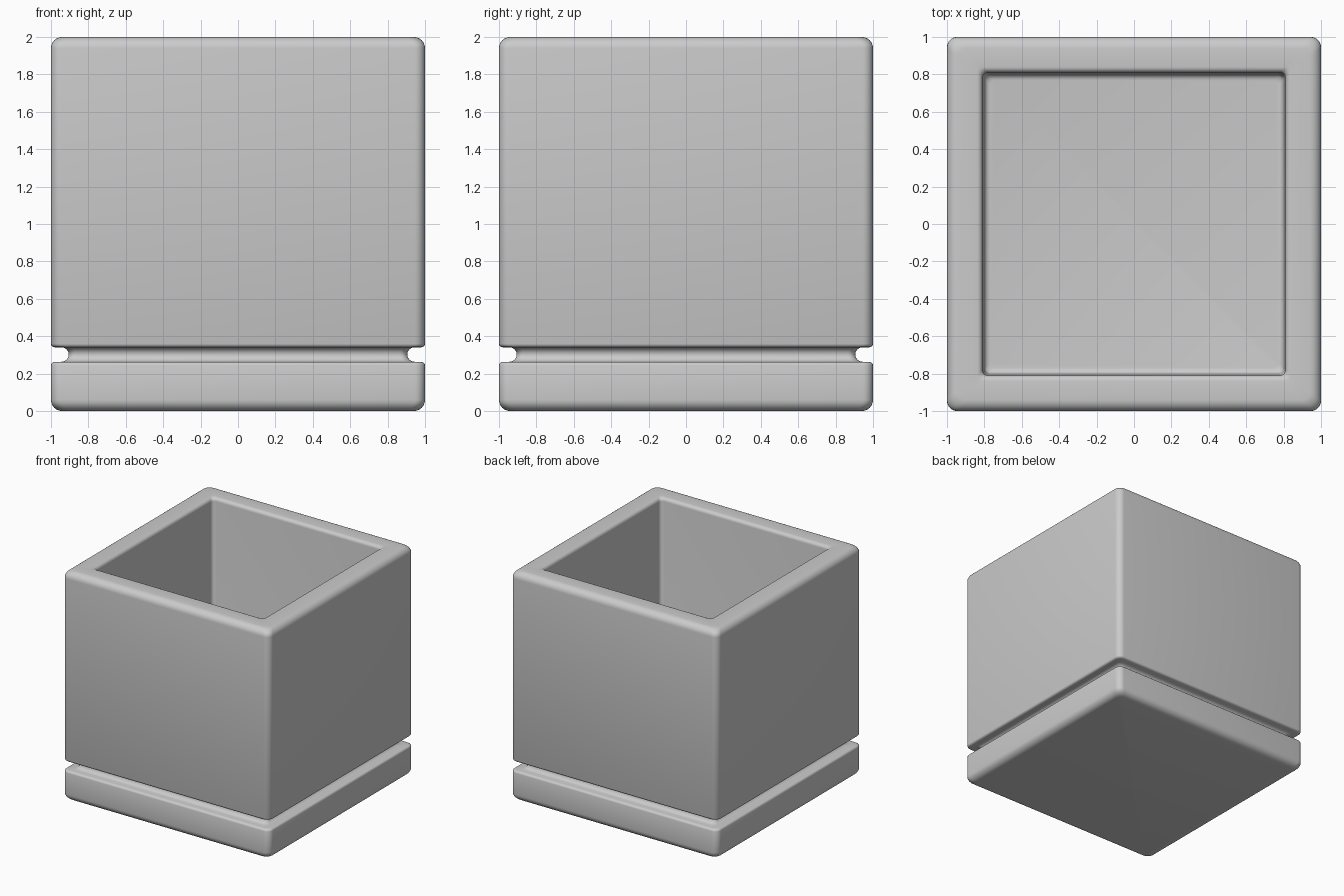
import bpy, bmesh
from math import sin, cos, pi

if "Cube" in bpy.data.objects:
    bpy.data.objects.remove(bpy.data.objects["Cube"])

SEG = 6  # segments per rounded corner


def ring(bm, half, z, rad):
    """Rounded square loop of vertices."""
    c = half - rad
    verts = []
    for k, (sx, sy) in enumerate([(1, 1), (-1, 1), (-1, -1), (1, -1)]):
        for i in range(SEG + 1):
            a = (k + i / SEG) * pi / 2
            verts.append(bm.verts.new((sx * c + rad * cos(a), sy * c + rad * sin(a), z)))
    return verts


def arc(cx, cz, rx, rz, a0, a1, n=6):
    return [(cx + rx * cos(a), cz + rz * sin(a))
            for a in (a0 + (a1 - a0) * i / n for i in range(n + 1))]


# Wall section (half width, height): base, groove, outer wall, rim, inside, floor
R = 0.06
outer = arc(1 - R, R, R, R, -pi / 2, 0)
outer += arc(0.98, 0.245, 0.02, 0.018, 0, pi / 2, 3)
outer += arc(0.945, 0.302, 0.04, 0.039, 1.5 * pi, 0.5 * pi, 8)
outer += arc(0.98, 0.359, 0.02, 0.018, -pi / 2, 0, 3)
outer += arc(1 - R, 2 - R, R, R, 0, pi / 2)
inner = arc(0.84, 1.97, 0.03, 0.03, pi / 2, pi, 5)
inner += arc(0.77, 0.43, 0.03, 0.03, 0, -pi / 2, 4)

bm = bmesh.new()
loops = [ring(bm, h, z, 0.055 if h > 0.95 else 0.04) for h, z in outer]
loops += [ring(bm, h, z, 0.03) for h, z in inner]
for a, b in zip(loops, loops[1:]):
    for i in range(len(a)):
        j = (i + 1) % len(a)
        bm.faces.new((a[i], a[j], b[j], b[i]))
bm.faces.new(loops[0][::-1])
bm.faces.new(loops[-1])
bmesh.ops.recalc_face_normals(bm, faces=bm.faces)

# Square planter with attached saucer
mesh = bpy.data.meshes.new("square_planter")
bm.to_mesh(mesh)
bm.free()
planter = bpy.data.objects.new("square_planter", mesh)
bpy.context.collection.objects.link(planter)
bpy.context.view_layer.objects.active = planter
planter.select_set(True)
bpy.ops.object.shade_smooth_by_angle(angle=pi / 5)
